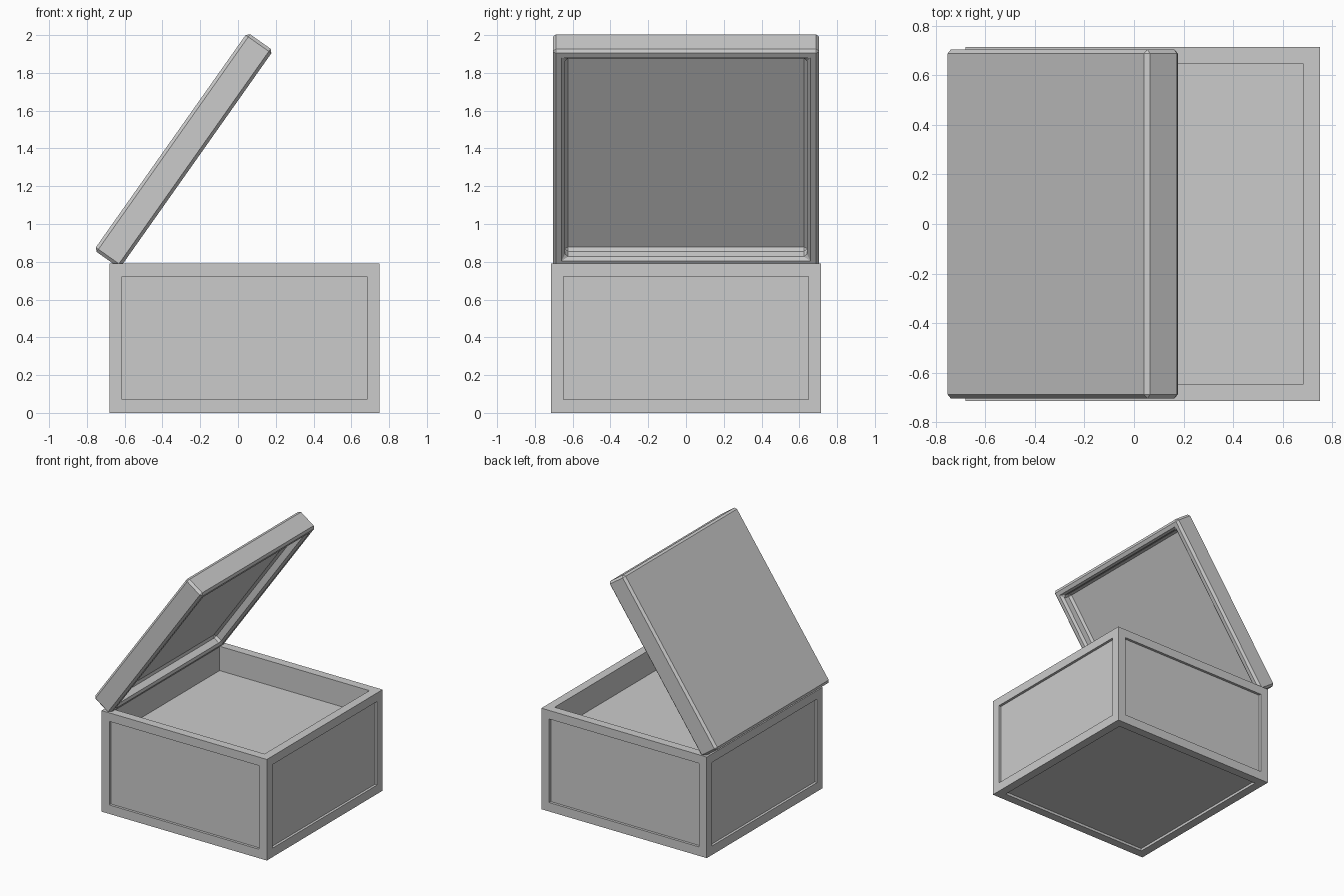
import bpy, bmesh, math
from mathutils import Matrix, Vector

if "Cube" in bpy.data.objects:
    bpy.data.objects.remove(bpy.data.objects["Cube"])


def recess(bm, face, rim, depth, floor_rim=None):
    """Inset a face and sink it with straight walls."""
    bmesh.ops.inset_individual(bm, faces=[face], thickness=rim, depth=0)
    if floor_rim is not None:
        # the lower rim of a side panel is narrower
        low = min(v.co.z for v in face.verts)
        for v in face.verts:
            if v.co.z < low + 1e-4:
                v.co.z = floor_rim
    bmesh.ops.inset_individual(bm, faces=[face], thickness=0, depth=-depth)


def block(name, size):
    bm = bmesh.new()
    bmesh.ops.create_cube(bm, size=1)
    bmesh.ops.scale(bm, vec=size, verts=bm.verts)
    bm.normal_update()
    return bm, list(bm.faces)


def finish(name, bm):
    bmesh.ops.recalc_face_normals(bm, faces=bm.faces)
    mesh = bpy.data.meshes.new(name)
    bm.to_mesh(mesh)
    bm.free()
    ob = bpy.data.objects.new(name, mesh)
    bpy.context.collection.objects.link(ob)
    return ob


# Box body: shallow tray on top, thin sunken panels on the sides and underside
bm, faces = block("box_body", (1.43, 1.43, 0.79))
bmesh.ops.translate(bm, vec=(0.035, 0, 0.395), verts=bm.verts)
for f in faces:
    nz = f.normal.z
    if nz > 0.5:
        recess(bm, f, 0.095, 0.19)
    elif nz < -0.5:
        recess(bm, f, 0.095, 0.02)
    else:
        recess(bm, f, 0.095, 0.02, floor_rim=0.07)
finish("box_body", bm)

# Open lid: hollow underside, small chamfers on every edge
bm, faces = block("lid", (1.41, 1.41, 0.167))
recess(bm, next(f for f in faces if f.normal.z < -0.5), 0.09, 0.082)
lid = finish("lid", bm)
lid.location = (-0.288, 0, 1.39)
lid.rotation_euler = (0, -math.radians(54.8), 0)
bevel = lid.modifiers.new("chamfer", 'BEVEL')
bevel.width = 0.017
bevel.segments = 1
bevel.limit_method = 'ANGLE'
